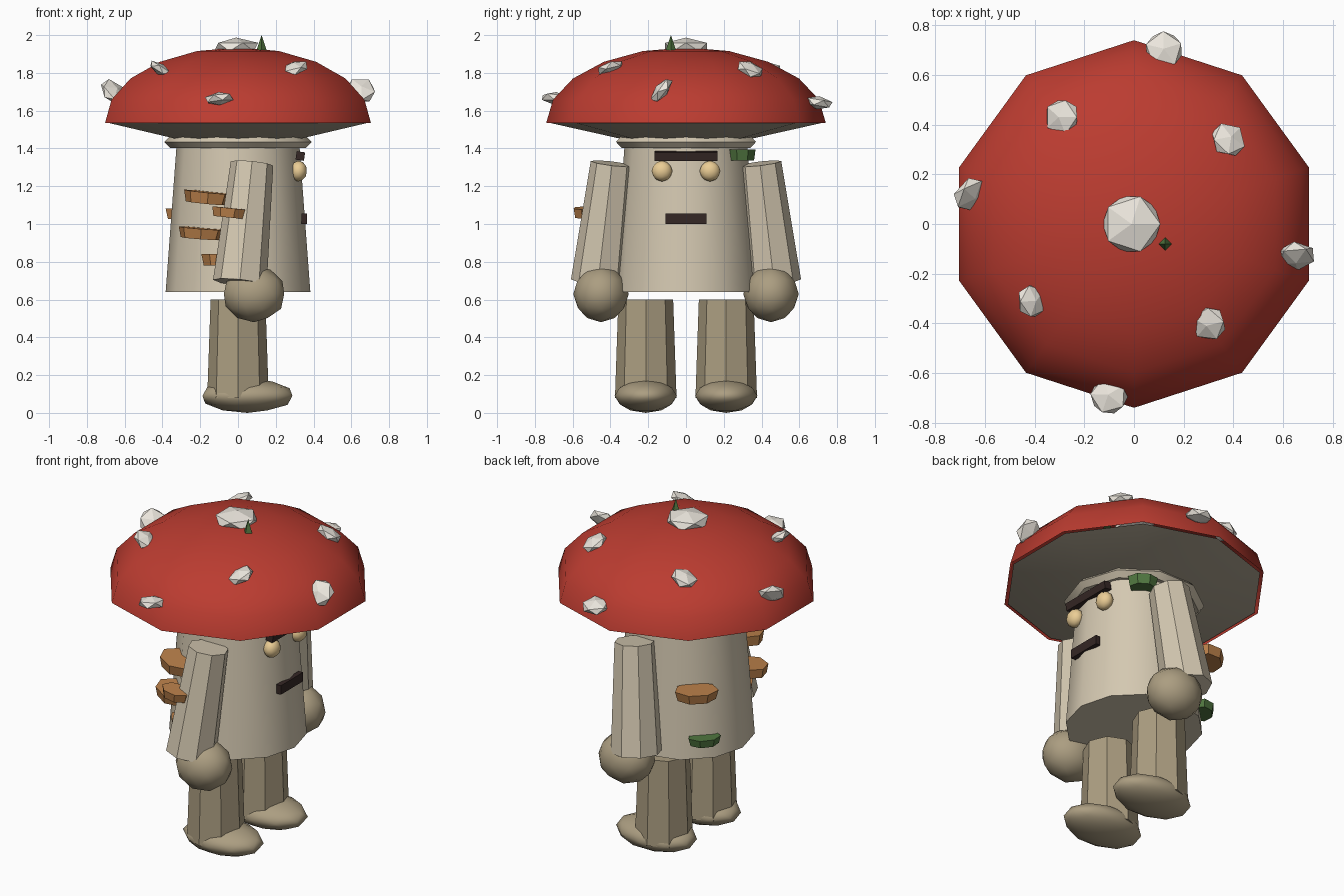
import bpy, bmesh, math
from mathutils import Vector, Matrix, Euler

if "Cube" in bpy.data.objects:
    bpy.data.objects.remove(bpy.data.objects["Cube"])


def material(name, rgb):
    m = bpy.data.materials.new(name)
    m.diffuse_color = (*rgb, 1)
    m.use_nodes = True
    m.node_tree.nodes["Principled BSDF"].inputs["Base Color"].default_value = m.diffuse_color
    return m


RED = material("cap red", (0.50, 0.045, 0.03))
CREAM = material("stalk cream", (0.66, 0.58, 0.44))
TAN = material("limb tan", (0.41, 0.34, 0.22))
GILL = material("gill grey", (0.42, 0.37, 0.28))
WHITE = material("spot white", (0.83, 0.79, 0.72))
ORANGE = material("shelf orange", (0.50, 0.22, 0.07))
GREEN = material("moss green", (0.08, 0.18, 0.05))
GOLD = material("eye gold", (0.83, 0.61, 0.30))
DARK = material("dark brown", (0.035, 0.02, 0.018))


def finish(name, mat, smooth=True):
    o = bpy.context.object
    o.name = name
    o.data.materials.append(mat)
    if smooth:
        bpy.ops.object.shade_smooth_by_angle(angle=math.radians(40))
    return o


def tube(name, mat, a, b, ra, rb, sides, turn=0.0):
    """Tapered closed tube from point a to point b."""
    a, b = Vector(a), Vector(b)
    rot = Vector((0, 0, 1)).rotation_difference(b - a).to_matrix() @ Matrix.Rotation(turn, 3, 'Z')
    bpy.ops.mesh.primitive_cone_add(vertices=sides, radius1=ra, radius2=rb, depth=(b - a).length,
                                    location=(a + b) / 2, rotation=rot.to_euler())
    return finish(name, mat)


def ico(name, mat, loc, size, rot=(0, 0, 0), sub=2):
    bpy.ops.mesh.primitive_ico_sphere_add(subdivisions=sub, radius=1, location=loc, rotation=rot)
    bpy.context.object.scale = size
    return finish(name, mat, True)


def box(name, mat, loc, size, rot=(0, 0, 0)):
    bpy.ops.mesh.primitive_cube_add(size=1, location=loc, rotation=rot)
    bpy.context.object.scale = size
    return finish(name, mat, False)


# cap: open half of a flattened sphere
CAP_R, CAP_H, CAP_Z = 0.74, 0.40, 1.535
bpy.ops.mesh.primitive_uv_sphere_add(segments=10, ring_count=10, radius=1, location=(0, 0, CAP_Z))
cap = bpy.context.object
cap.scale = (CAP_R, CAP_R, CAP_H)
bm = bmesh.new()
bm.from_mesh(cap.data)
bmesh.ops.delete(bm, geom=[v for v in bm.verts if v.co.z < -0.01], context='VERTS')
bm.to_mesh(cap.data)
bm.free()
finish("cap", RED)

# gills, collar, stalk body
tube("gills", GILL, (0, 0, 1.45), (0, 0, 1.535), 0.34, 0.72, 10)
bpy.ops.mesh.primitive_torus_add(major_segments=10, minor_segments=5, major_radius=0.345,
                                 minor_radius=0.045, location=(0, 0, 1.435))
bpy.context.object.scale = (1, 1, 0.75)
finish("collar", CREAM)
tube("stalk_body", CREAM, (0, 0, 0.64), (0, 0, 1.46), 0.383, 0.322, 12)

# spots, tilted with the side slope of the cap
spots = [(-.29, .43, .08), (.38, .34, .078), (.12, .70, .083), (-.66, .12, .083),
         (-.41, -.31, .073), (.30, -.40, .078), (.65, -.13, .085), (-.10, -.69, .083)]
for i, (x, y, r) in enumerate(spots):
    z = CAP_Z + CAP_H * math.sqrt(max(0, 1 - (x * x + y * y) / CAP_R ** 2)) - 0.005
    ico("cap_spot", WHITE, (x, y, z), (r, r, r * 0.42), (0, x * 1.4, i * 0.8), 1)
ico("crown_spot", WHITE, (-.01, 0, 1.937), (.13, .13, .05), (0, 0, 0), 1)

# sprout on top
tube("sprout", GREEN, (.125, -.08, 1.91), (.125, -.08, 2.0), .03, 0, 4)

# limbs, mirrored left and right
for s in (-1, 1):
    tube("leg", TAN, (0, s * .213, .08), (0, s * .213, .60), .163, .145, 8)
    ico("foot", TAN, (.05, s * .213, .09), (.25, .165, .09))
    tube("arm", CREAM, (.01, s * .467, .69), (.074, s * .392, 1.32), .143, .113, 8)
    ico("hand", TAN, (.085, s * .45, .63), (.168, .147, .15))
    ico("eye", GOLD, (.32, s * .127, 1.28), (.046, .055, .055))

# face
box("brow", DARK, (.33, 0, 1.36), (.045, .335, .045), (0, .15, 0))
box("mouth", DARK, (.35, 0, 1.027), (.03, .215, .055))


def shelf(name, mat, x, y, z, r, h, tilt=0.0):
    """Flat faceted bracket, wide across and shallow outward."""
    bpy.ops.mesh.primitive_cone_add(vertices=7, radius1=r * 0.88, radius2=r, depth=h, location=(x, y, z),
                                    rotation=(0, tilt, math.atan2(y, x) + math.pi / 2))
    bpy.context.object.scale = (1, 0.75, 1)
    return finish(name, mat, False)


# bracket fungi and moss pads
shelf("bracket", ORANGE, -.17, -.34, 1.14, .125, .06, .1)
shelf("bracket", ORANGE, -.20, -.34, .95, .125, .055, .08)
shelf("bracket", ORANGE, -.09, -.37, .81, .105, .06)
shelf("bracket", ORANGE, -.28, .30, 1.055, .125, .055)
shelf("arm_bracket", ORANGE, -.05, -.53, 1.06, .09, .05, .1)
shelf("moss_pad", GREEN, -.29, .24, .755, .095, .045)
shelf("moss_pad", GREEN, .19, .30, 1.365, .085, .06)
